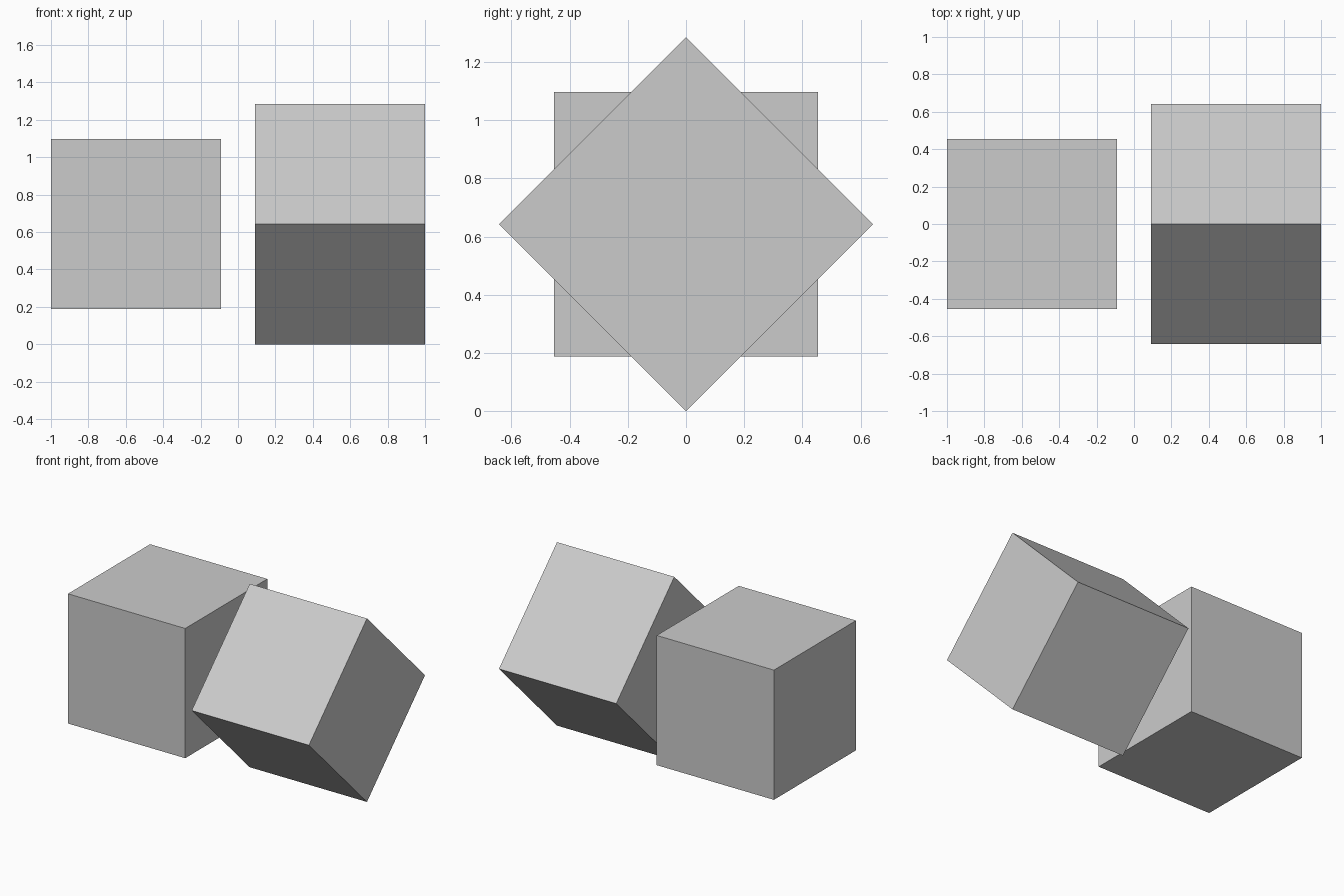
import bpy
from math import pi, sqrt

if "Cube" in bpy.data.objects:
    bpy.data.objects.remove(bpy.data.objects["Cube"])

SIDE = 2 / 2.2                 # cube edge length
CENTRE_Z = SIDE * sqrt(2) / 2  # tilted cube rests on its edge at z = 0
OFFSET = 1 - SIDE / 2          # outer faces lie at x = -1 and x = 1


def cube(name, x, tilt):
    bpy.ops.mesh.primitive_cube_add(size=SIDE, location=(x, 0, CENTRE_Z),
                                    rotation=(tilt, 0, 0))
    bpy.context.object.name = name


# Upright cube on the left, cube turned 45 degrees about x on the right
cube("upright_cube", -OFFSET, 0)
cube("tilted_cube", OFFSET, pi / 4)
